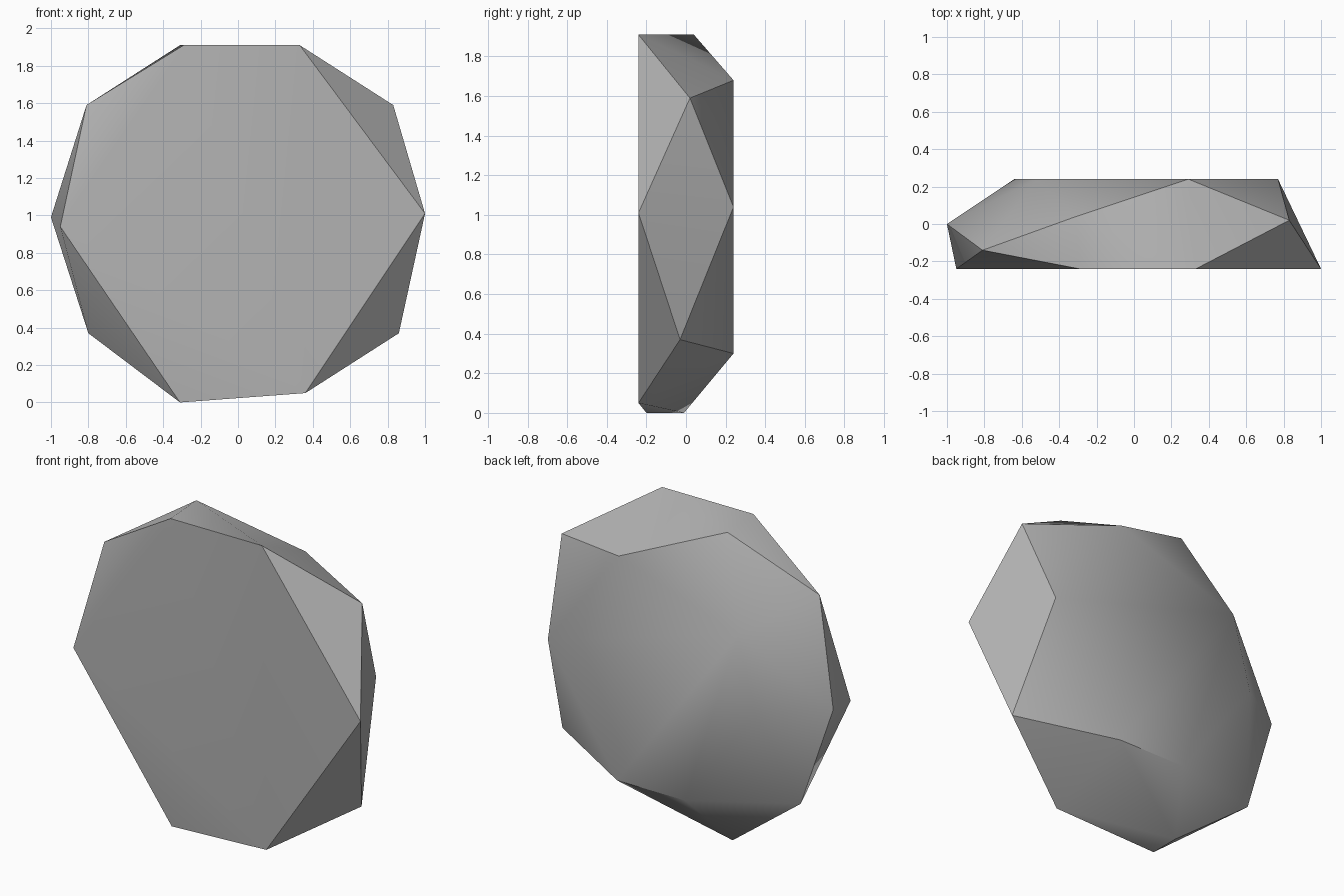
import bpy, bmesh, math

cube = bpy.data.objects.get("Cube")
if cube:
    bpy.data.objects.remove(cube, do_unlink=True)

# Stone colour
stone = bpy.data.materials.new("stone grey")
stone.use_nodes = True
grey = (0.45, 0.45, 0.45, 1)
stone.diffuse_color = grey
bsdf = stone.node_tree.nodes["Principled BSDF"]
bsdf.inputs["Base Color"].default_value = grey
bsdf.inputs["Roughness"].default_value = 0.9

# Flat front and back outlines (x, z), half a thickness from the middle
HALF = 0.24
front_rim = [(-0.29, 1.91), (0.33, 1.91), (1.0, 1.01), (0.36, 0.05), (-0.95, 0.94)]
back_rim = [(0.29, 1.68), (0.77, 1.04), (0.30, 0.30), (-0.16, 0.30),
            (-0.64, 0.96), (-0.52, 1.41)]

# Chipped corners around the edge (x, y, z)
edge_corners = [(-0.31, 0.04, 1.91), (0.83, 0.02, 1.59), (0.86, -0.03, 0.37),
                (-0.31, -0.01, 0), (-0.31, -0.20, 0), (-0.80, 0.03, 0.37),
                (-1.0, 0, 0.99), (-0.81, -0.14, 1.59)]

# Wrap the corners into one faceted slab
points = [(x, -HALF, z) for x, z in front_rim]
points += [(x, HALF, z) for x, z in back_rim] + edge_corners
bm = bmesh.new()
for p in points:
    bm.verts.new(p)
bmesh.ops.convex_hull(bm, input=bm.verts[:])
bmesh.ops.recalc_face_normals(bm, faces=bm.faces[:])
mesh = bpy.data.meshes.new("stone_slab")
bm.to_mesh(mesh)
bm.free()
mesh.materials.append(stone)

slab = bpy.data.objects.new("stone_slab", mesh)
bpy.context.collection.objects.link(slab)

# Blend shallow facets, keep the sharp edges
bpy.ops.object.select_all(action="DESELECT")
slab.select_set(True)
bpy.context.view_layer.objects.active = slab
bpy.ops.object.shade_smooth_by_angle(angle=math.radians(35))
